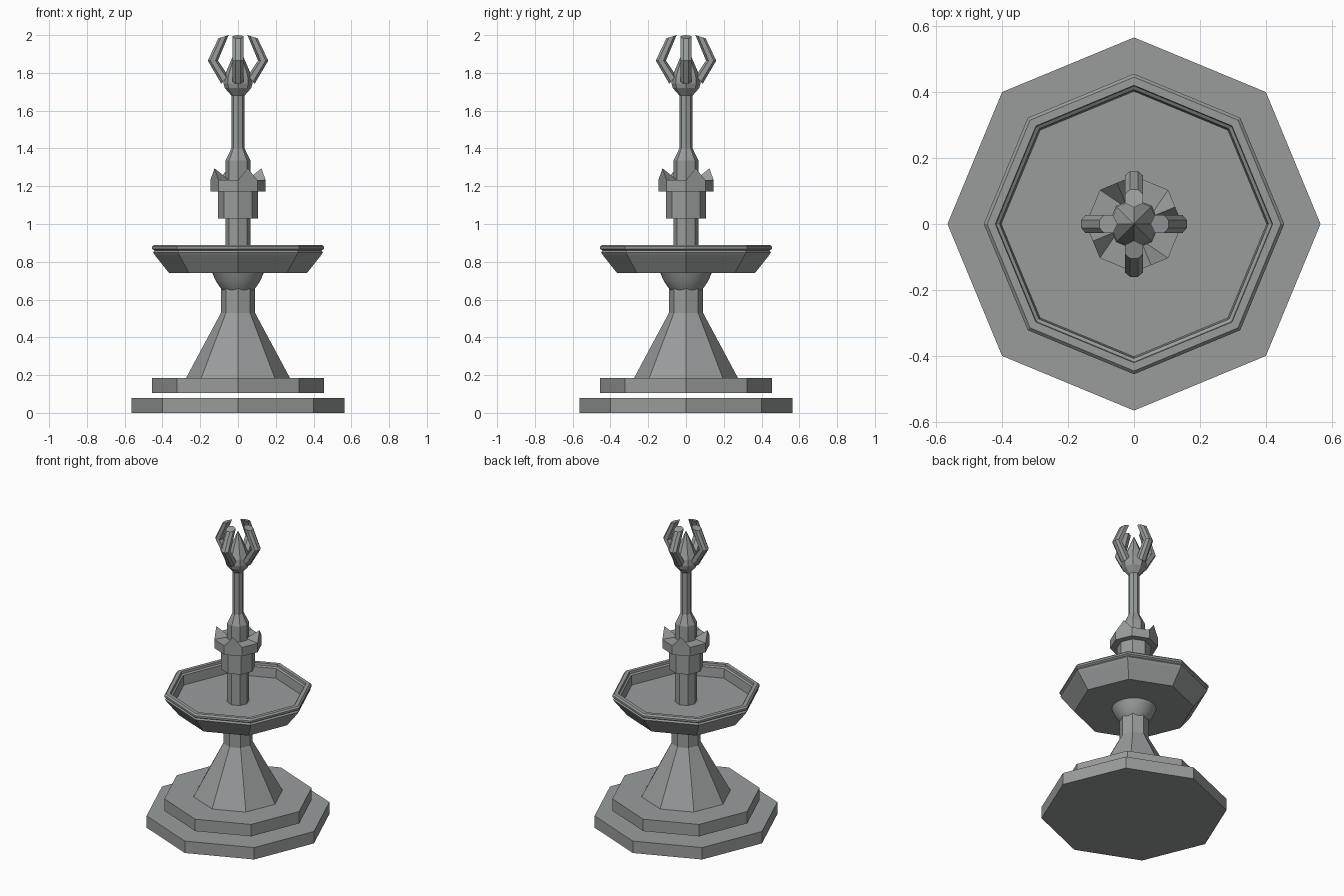
import bpy
import bmesh
from math import cos, sin, pi

cube = bpy.data.objects.get("Cube")
if cube:
    bpy.data.objects.remove(cube, do_unlink=True)

stone = bpy.data.materials.new("grey_stone")
stone.use_nodes = True
colour = (0.32, 0.335, 0.335, 1)
stone.diffuse_color = colour
stone.node_tree.nodes["Principled BSDF"].inputs["Base Color"].default_value = colour


def finish(name, bm):
    bmesh.ops.remove_doubles(bm, verts=bm.verts, dist=0.0001)
    bmesh.ops.recalc_face_normals(bm, faces=bm.faces)
    mesh = bpy.data.meshes.new(name)
    bm.to_mesh(mesh)
    bm.free()
    mesh.materials.append(stone)
    obj = bpy.data.objects.new(name, mesh)
    bpy.context.collection.objects.link(obj)
    return obj


def loft(bm, rings):
    """Skin a list of equal-length rings and cap both ends."""
    rows = [[bm.verts.new(p) for p in ring] for ring in rings]
    n = len(rows[0])
    for low, high in zip(rows, rows[1:]):
        for i in range(n):
            j = (i + 1) % n
            bm.faces.new((low[i], low[j], high[j], high[i]))
    bm.faces.new(rows[0])
    bm.faces.new(rows[-1])


def turned(name, profile, sides=8):
    """Lathe a (radius, height) profile; corners lie on the axes."""
    bm = bmesh.new()
    loft(bm, [[(r * cos(2 * pi * i / sides), r * sin(2 * pi * i / sides), z)
               for i in range(sides)] for r, z in profile])
    return finish(name, bm)


# Stepped base
turned("base_step", [(0.565, 0), (0.565, 0.08)])
turned("upper_step", [(0.455, 0.105), (0.455, 0.185)])
turned("pedestal", [(0.275, 0.185), (0.09, 0.53), (0.09, 0.74)])

# Rounded support under the bowl
support = turned("bowl_support", [(0.07, 0.635), (0.083, 0.65), (0.1, 0.672),
                                  (0.118, 0.7), (0.136, 0.742)], 32)
bpy.context.view_layer.objects.active = support
support.select_set(True)
bpy.ops.object.shade_smooth_by_angle()

# Bowl with a moulded rim and a flat floor
turned("bowl", [(0.365, 0.74), (0.44, 0.835), (0.45, 0.85), (0.442, 0.86),
                (0.455, 0.868), (0.455, 0.88), (0.445, 0.89), (0.42, 0.89),
                (0.418, 0.875), (0.407, 0.868), (0.402, 0.805)])

# Column, sleeve and collar
turned("column", [(0.067, 0.8), (0.067, 1.335), (0.035, 1.4), (0.035, 1.69)])
turned("sleeve", [(0.105, 1.03), (0.105, 1.175)])
turned("collar", [(0.146, 1.172), (0.146, 1.232)])

# Pointed teeth on every second side of the collar
bm = bmesh.new()
for k in range(4):
    a = k * pi / 2
    points = [(0.146, 0, 1.232), (0.146, pi / 4, 1.232),
              (0.135, pi / 8, 1.295), (0.05, pi / 8, 1.232)]
    v = [bm.verts.new((r * cos(a + t), r * sin(a + t), z)) for r, t, z in points]
    for trio in ((0, 1, 2), (1, 3, 2), (3, 0, 2), (0, 3, 1)):
        bm.faces.new([v[i] for i in trio])
finish("collar_teeth", bm)

# Finial cup and spike
turned("finial", [(0.035, 1.68), (0.07, 1.72), (0.077, 1.745),
                  (0.072, 1.785), (0.001, 1.95)])

# Four bent prongs: inner and outer edge of each section, in (radius, height)
sections = [((0.052, 1.785), (0.088, 1.742)),
            ((0.106, 1.865), (0.16, 1.865)),
            ((0.05, 2.0), (0.104, 1.983))]
# Section outline as (share of the way outward, half width)
outline = [(0, 0), (0.25, 0.028), (0.75, 0.028), (1, 0.012)]
outline += [(s, -w) for s, w in reversed(outline[1:])]
for k, name in enumerate(("left", "back", "right", "front")):
    c, s = cos(k * pi / 2), sin(k * pi / 2)
    rings = []
    for inner, outer in sections:
        ring = []
        for t, w in outline:
            r = inner[0] + t * (outer[0] - inner[0])
            z = inner[1] + t * (outer[1] - inner[1])
            ring.append((r * c - w * s, r * s + w * c, z))
        rings.append(ring)
    bm = bmesh.new()
    loft(bm, rings)
    finish(name + "_prong", bm)
